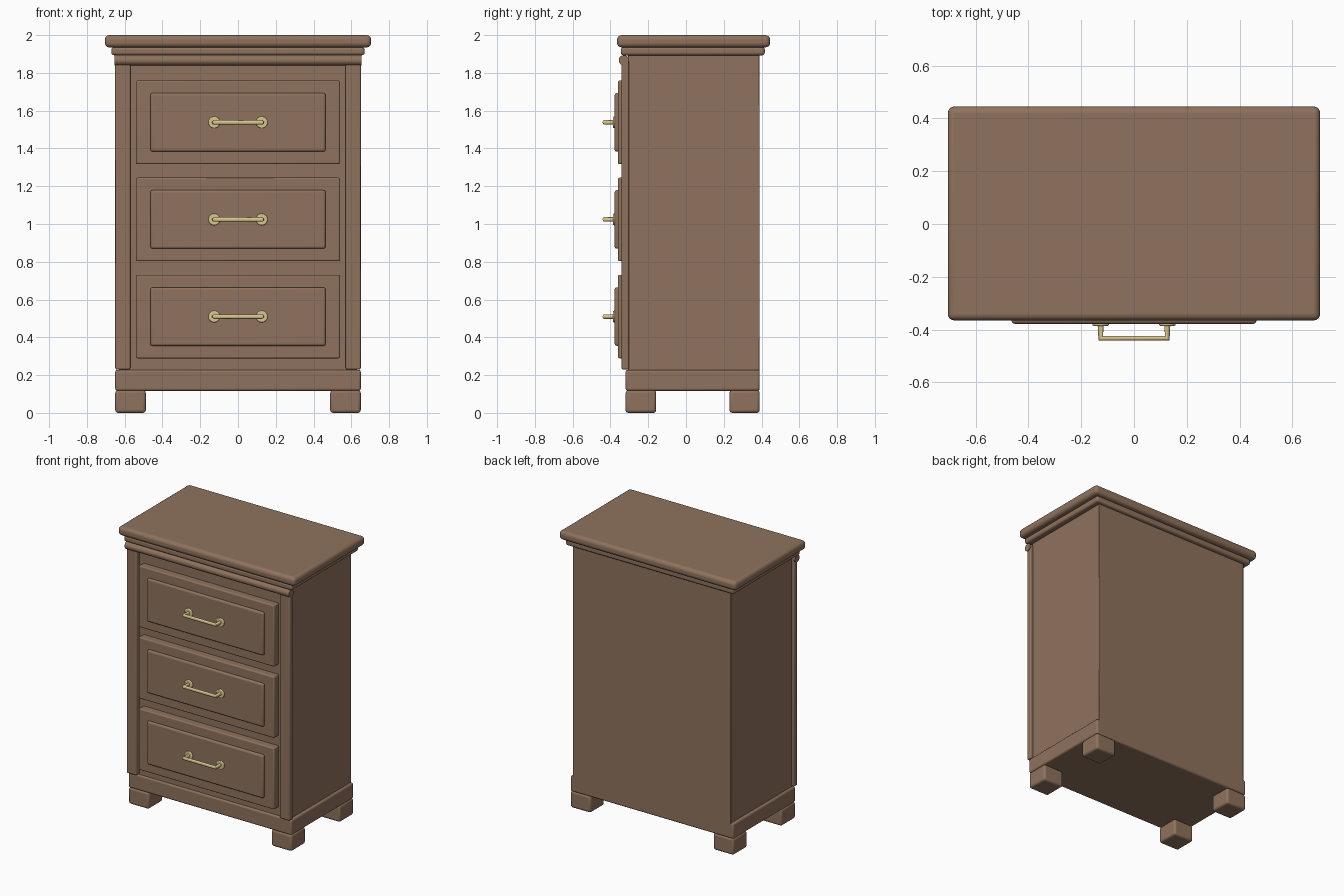
import bpy, math

if "Cube" in bpy.data.objects:
    bpy.data.objects.remove(bpy.data.objects["Cube"])


def material(name, color):
    m = bpy.data.materials.new(name)
    m.diffuse_color = (*color, 1)
    m.use_nodes = True
    m.node_tree.nodes["Principled BSDF"].inputs["Base Color"].default_value = m.diffuse_color
    return m


wood = material("wood", (0.275, 0.17, 0.11))
brass = material("brass", (0.70, 0.57, 0.28))


def finish(ob, name, mat):
    ob.name = name
    ob.data.materials.clear()
    ob.data.materials.append(mat)
    bpy.ops.object.shade_smooth_by_angle(angle=math.radians(35))
    return ob


def box(name, x, y, z, bevel, segments=3):
    """Rounded box from (min, max) ranges."""
    rng = (x, y, z)
    bpy.ops.mesh.primitive_cube_add(size=1, location=[(a + b) / 2 for a, b in rng])
    ob = bpy.context.object
    ob.scale = [b - a for a, b in rng]
    bpy.ops.object.transform_apply(location=False, rotation=False, scale=True)
    mod = ob.modifiers.new("bevel", 'BEVEL')
    mod.width = bevel
    mod.segments = segments
    return finish(ob, name, wood)


def cylinder(name, radius, depth, loc, rot, mat, bevel=0.0):
    bpy.ops.mesh.primitive_cylinder_add(vertices=32, radius=radius, depth=depth,
                                        location=loc, rotation=rot)
    ob = bpy.context.object
    if bevel:
        mod = ob.modifiers.new("bevel", 'BEVEL')
        mod.width = bevel
        mod.segments = 3
    return finish(ob, name, mat)


# Carcass, base rail and top mouldings
box("body", (-0.63, 0.63), (-0.308, 0.39), (0.2, 1.9), 0.004, 2)
box("base_rail", (-0.65, 0.65), (-0.32, 0.39), (0.117, 0.228), 0.012)
box("top_slab", (-0.705, 0.705), (-0.365, 0.445), (1.935, 2.0), 0.024, 4)
box("top_moulding", (-0.67, 0.67), (-0.345, 0.417), (1.893, 1.937), 0.014)
cylinder("cornice_roll", 0.027, 1.31, (0, -0.329, 1.867), (0, math.pi / 2, 0), wood)

# Corner posts and feet
for side, s in (("left", -1), ("right", 1)):
    def span(a, b):
        return tuple(sorted((s * a, s * b)))
    box(side + "_front_post", span(0.57, 0.65), (-0.341, -0.302), (0.23, 1.87), 0.008)
    box(side + "_front_foot", span(0.488, 0.65), (-0.32, -0.158), (0, 0.12), 0.015)
    box(side + "_back_foot", span(0.488, 0.65), (0.23, 0.39), (0, 0.12), 0.015)

# Drawers with raised panels and bar handles
for i, z in enumerate((0.51, 1.024, 1.538), 1):
    box(f"drawer_front_{i}", (-0.54, 0.54), (-0.36, -0.3), (z - 0.221, z + 0.221), 0.008)
    box(f"drawer_panel_{i}", (-0.464, 0.464), (-0.378, -0.35), (z - 0.155, z + 0.155), 0.012)
    for s in (-1, 1):
        cylinder(f"handle_rosette_{i}", 0.031, 0.014, (s * 0.126, -0.379, z),
                 (math.pi / 2, 0, 0), brass, 0.005)
    curve = bpy.data.curves.new("handle", 'CURVE')
    curve.dimensions = '3D'
    curve.bevel_depth = 0.012
    curve.bevel_resolution = 4
    curve.use_fill_caps = True
    path = [(-0.126, -0.375), (-0.126, -0.433), (0.126, -0.433), (0.126, -0.375)]
    spline = curve.splines.new('POLY')
    spline.points.add(len(path) - 1)
    for p, (x, y) in zip(spline.points, path):
        p.co = (x, y, z, 1)
    ob = bpy.data.objects.new("handle", curve)
    bpy.context.collection.objects.link(ob)
    bpy.ops.object.select_all(action='DESELECT')
    ob.select_set(True)
    bpy.context.view_layer.objects.active = ob
    bpy.ops.object.convert(target='MESH')
    finish(bpy.context.object, f"drawer_handle_{i}", brass)
